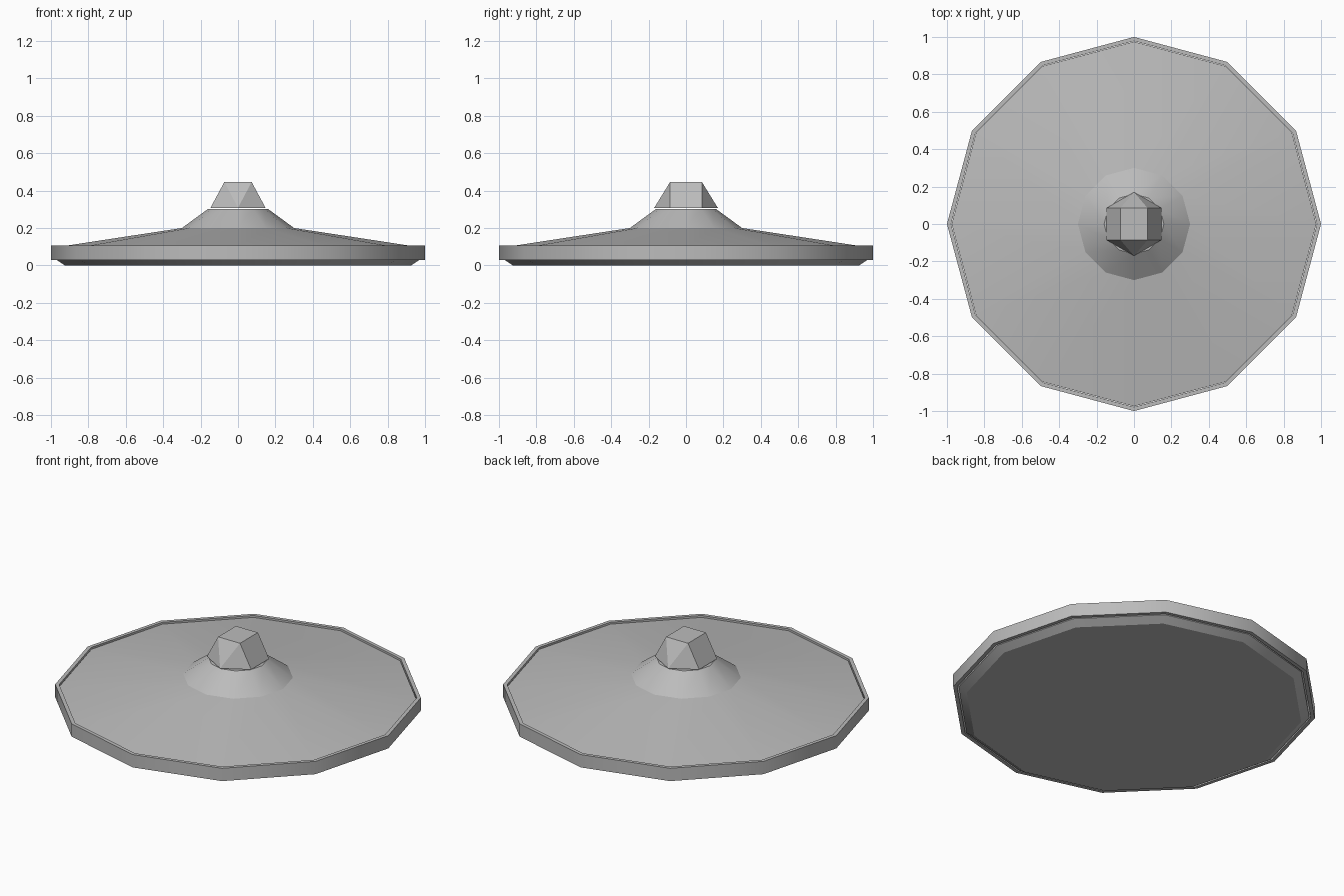
import bpy, bmesh, math

if "Cube" in bpy.data.objects:
    bpy.data.objects.remove(bpy.data.objects["Cube"])

mat = bpy.data.materials.new("light grey metal")
mat.diffuse_color = (0.5, 0.5, 0.5, 1)
mat.use_nodes = True
mat.node_tree.nodes["Principled BSDF"].inputs["Base Color"].default_value = mat.diffuse_color
SIDES = 12


def finish(name, bm):
    bmesh.ops.recalc_face_normals(bm, faces=bm.faces)
    me = bpy.data.meshes.new(name)
    bm.to_mesh(me)
    bm.free()
    me.materials.append(mat)
    ob = bpy.data.objects.new(name, me)
    bpy.context.collection.objects.link(ob)
    return ob


def lathe(name, profile, closed):
    """Turn an (r, z) profile; smooth around the axis, sharp between bands."""
    bm = bmesh.new()
    rings = []
    for r, z in profile:
        rings.append([bm.verts.new((r * math.cos(a), r * math.sin(a), z))
                      for a in (2 * math.pi * i / SIDES for i in range(SIDES))])
    pairs = list(zip(rings, rings[1:]))
    if closed:
        pairs.append((rings[-1], rings[0]))
    else:
        bm.faces.new(rings[0])
        bm.faces.new(rings[-1])
    for a, b in pairs:
        for i in range(SIDES):
            j = (i + 1) % SIDES
            bm.faces.new((a[i], a[j], b[j], b[i])).smooth = True
    for ring in rings:
        for i in range(SIDES):
            bm.edges.get((ring[i], ring[(i + 1) % SIDES])).smooth = False
    return finish(name, bm)


# Lid body: flat underside, chamfer, shallow cone and steeper neck
lathe("lid_body", [(0.925, 0.0), (0.97, 0.03), (0.975, 0.097),
                   (0.30, 0.20), (0.16, 0.302)], False)

# Band around the edge
lathe("edge_rim", [(1.0, 0.03), (1.0, 0.107), (0.978, 0.107), (0.978, 0.03)], True)

# Knob: hexagonal base narrowing to a rectangular top
bm = bmesh.new()
base = [bm.verts.new((0.17 * math.sin(a), 0.17 * math.cos(a), 0.308))
        for a in (math.pi * i / 3 for i in range(6))]
top = [bm.verts.new((x * 0.073, y * 0.085, 0.446))
       for x, y in ((1, 1), (1, -1), (-1, -1), (-1, 1))]
bm.faces.new(base)
bm.faces.new(top)
bm.faces.new((base[1], base[2], top[1], top[0]))
bm.faces.new((base[4], base[5], top[3], top[2]))
for tip, left, right, tl, tr in ((0, 5, 1, 3, 0), (3, 2, 4, 1, 2)):
    bm.faces.new((base[tip], top[tl], top[tr]))
    bm.faces.new((base[tip], base[left], top[tl]))
    bm.faces.new((base[tip], base[right], top[tr]))
finish("knob", bm)
